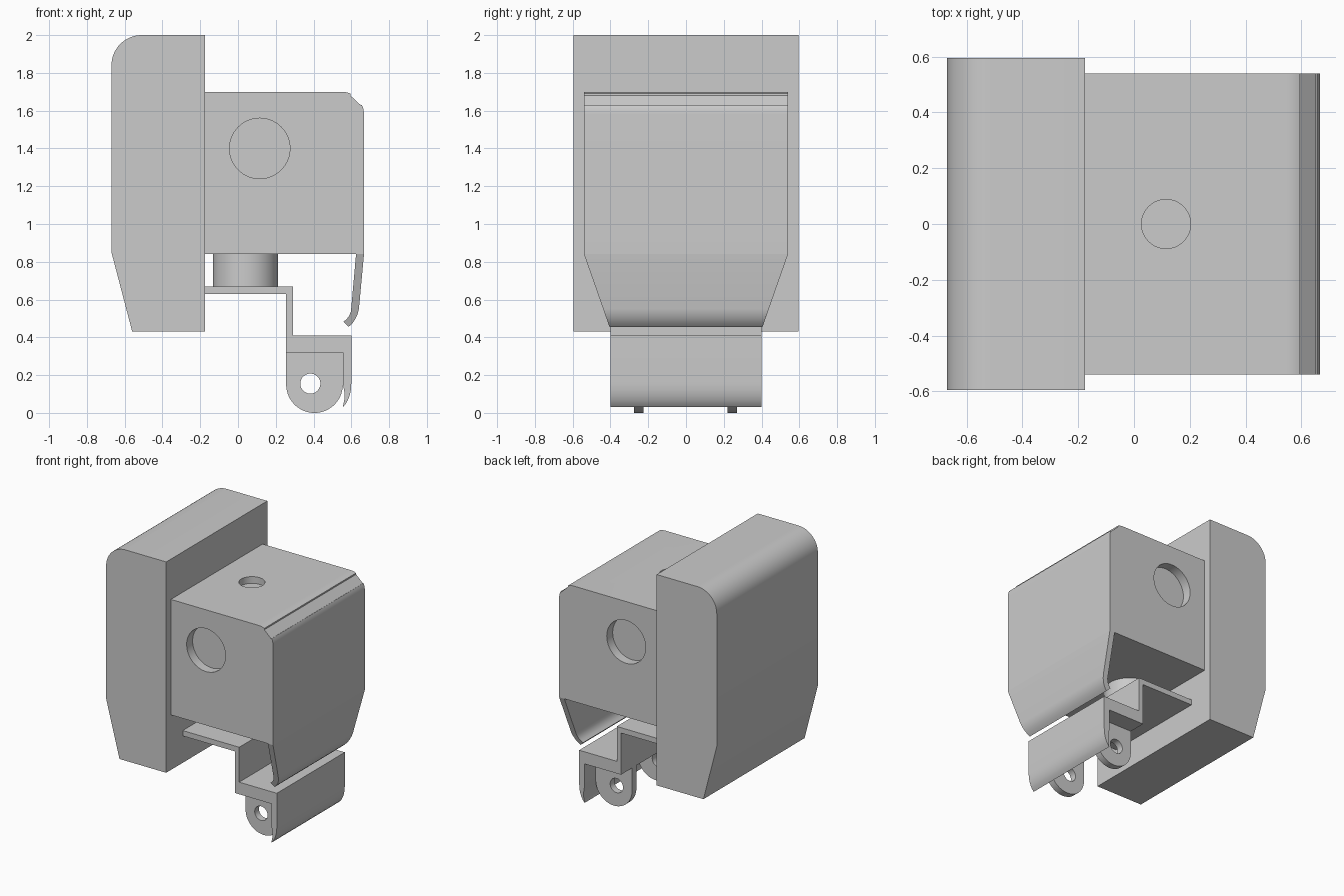
import bpy, bmesh
from math import sin, cos, radians

if "Cube" in bpy.data.objects:
    bpy.data.objects.remove(bpy.data.objects["Cube"])


def arc(cx, cz, r, a0, a1, n):
    """Points on an arc in the x-z plane, angles in degrees."""
    return [(cx + r * cos(radians(a0 + (a1 - a0) * i / n)),
             cz + r * sin(radians(a0 + (a1 - a0) * i / n))) for i in range(n + 1)]


def finish(obj):
    bpy.ops.object.select_all(action='DESELECT')
    obj.select_set(True)
    bpy.context.view_layer.objects.active = obj
    bpy.ops.object.shade_smooth_by_angle(angle=radians(30))


def prism(name, profile, half, y=0.0):
    """Extrude an x-z profile along y; half is a half width or a function of z."""
    width = half if callable(half) else (lambda z: half)
    bm = bmesh.new()
    a = [bm.verts.new((x, y - width(z), z)) for x, z in profile]
    b = [bm.verts.new((x, y + width(z), z)) for x, z in profile]
    bm.faces.new(a)
    bm.faces.new(b[::-1])
    n = len(profile)
    for i in range(n):
        j = (i + 1) % n
        bm.faces.new((a[j], a[i], b[i], b[j]))
    bmesh.ops.recalc_face_normals(bm, faces=bm.faces)
    mesh = bpy.data.meshes.new(name)
    bm.to_mesh(mesh)
    bm.free()
    obj = bpy.data.objects.new(name, mesh)
    bpy.context.collection.objects.link(obj)
    return obj


def cylinder(name, r, depth, loc, rot=(0, 0, 0)):
    bpy.ops.mesh.primitive_cylinder_add(vertices=64, radius=r, depth=depth,
                                        location=loc, rotation=rot)
    obj = bpy.context.object
    obj.name = name
    return obj


def drill(obj, r, depth, loc, rot=(0, 0, 0)):
    """Cut a round hole centred at loc, then discard the cutter."""
    cutter = cylinder("cutter", r, depth, loc, rot)
    cutter.hide_render = True
    mod = obj.modifiers.new("hole", 'BOOLEAN')
    mod.operation = 'DIFFERENCE'
    mod.solver = 'EXACT'
    mod.object = cutter
    bpy.context.view_layer.objects.active = obj
    bpy.ops.object.modifier_apply(modifier=mod.name)
    bpy.data.objects.remove(cutter, do_unlink=True)


ALONG_Y = (radians(90), 0, 0)

# Thick rear cover with rounded top and tapered foot
finish(prism("rear_cover",
             [(-0.56, 0.43), (-0.175, 0.43), (-0.175, 2.0)]
             + arc(-0.51, 1.84, 0.16, 90, 180, 16) + [(-0.67, 0.85)], 0.595))

# Main housing with eased top edge, side recesses and a top recess
housing = prism("housing",
                [(-0.175, 0.84), (0.667, 0.84)]
                + arc(0.547, 1.58, 0.12, 0, 30, 6)[:-1]
                + [(0.651, 1.628), (0.595, 1.68)]
                + arc(0.547, 1.58, 0.12, 62, 90, 6)[1:]
                + [(-0.175, 1.70)], 0.54)
for side in (-1, 1):
    drill(housing, 0.16, 0.14, (0.115, side * 0.54, 1.40), ALONG_Y)
drill(housing, 0.088, 0.10, (0.115, 0, 1.70))
finish(housing)

# Tapered lip hanging below the housing
finish(prism("front_lip",
             [(0.667, 0.84), (0.64, 0.55), (0.634, 0.525), (0.622, 0.498),
              (0.606, 0.475), (0.585, 0.455), (0.558, 0.482), (0.575, 0.496),
              (0.588, 0.513), (0.597, 0.535), (0.60, 0.56), (0.625, 0.84)],
             lambda z: 0.405 + 0.135 * (z - 0.455) / 0.385))

# Short post between housing and bracket
finish(cylinder("post", 0.172, 0.17, (0.04, 0, 0.755)))

# Stepped bracket with a curved front skirt
finish(prism("bracket",
             [(-0.175, 0.63), (-0.175, 0.67), (0.29, 0.67), (0.29, 0.41),
              (0.60, 0.41), (0.60, 0.16), (0.598, 0.125), (0.592, 0.095),
              (0.582, 0.068), (0.57, 0.047), (0.555, 0.03), (0.563, 0.07),
              (0.563, 0.11), (0.555, 0.16), (0.555, 0.32), (0.255, 0.32),
              (0.255, 0.63)], 0.40))

# Pair of rounded hinge ears
for name, y in (("hinge_ear_front", -0.25), ("hinge_ear_back", 0.245)):
    ear = prism(name, [(0.555, 0.32), (0.255, 0.32)]
                + arc(0.405, 0.15, 0.15, 180, 360, 32), 0.025, y)
    drill(ear, 0.053, 0.2, (0.383, y, 0.155), ALONG_Y)
    finish(ear)
